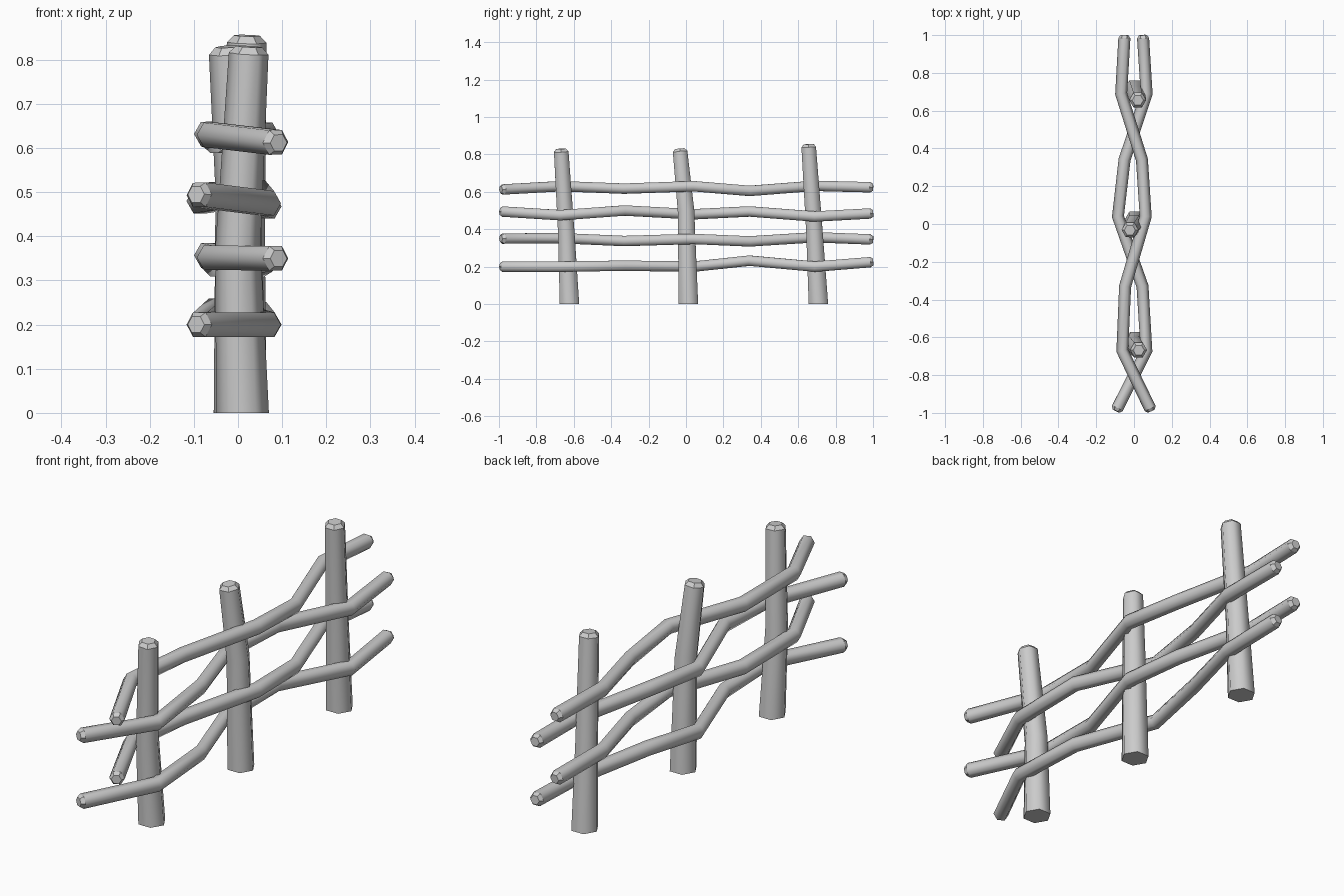
import bpy, bmesh, math
from mathutils import Vector

cube = bpy.data.objects.get("Cube")
if cube:
    bpy.data.objects.remove(cube, do_unlink=True)

wood = bpy.data.materials.new("grey_wood")
wood.use_nodes = True
GREY = (0.6, 0.6, 0.6, 1)
wood.diffuse_color = GREY
wood.node_tree.nodes["Principled BSDF"].inputs["Base Color"].default_value = GREY


def pole(name, path, radii, side, chamfer_start):
    """Six-sided pole along a path; chamfered tips, flat caps, smooth sides."""
    pts = [Vector(p) for p in path]
    radii = list(radii)
    # Split each chamfered tip into a full ring and a smaller end ring
    for end in ((0, -1) if chamfer_start else (-1,)):
        inner = pts[1] if end == 0 else pts[-2]
        tip, r = pts[end].copy(), radii[end]
        shoulder = tip + (inner - tip).normalized() * 0.016
        at = 1 if end == 0 else len(pts) - 1
        pts.insert(at, shoulder)
        radii.insert(at, r)
        radii[end] = r * 0.66
    bm = bmesh.new()
    rings = []
    for i, p in enumerate(pts):
        before = (p - pts[i - 1]).normalized() if i else Vector()
        after = (pts[i + 1] - p).normalized() if i < len(pts) - 1 else Vector()
        tangent = (before + after).normalized()
        if side == "post" and i == 0:
            tangent = Vector((0, 0, 1))
        u = Vector((1, 0, 0))
        u = (u - tangent * u.dot(tangent)).normalized()
        v = tangent.cross(u)
        rings.append([bm.verts.new(p + radii[i] * (u * math.cos(a) + v * math.sin(a)))
                      for a in (k * math.pi / 3 for k in range(6))])
    for i, (a, b) in enumerate(zip(rings, rings[1:])):
        tip = i == len(rings) - 2 or (chamfer_start and i == 0)
        for k in range(6):
            n = (k + 1) % 6
            bm.faces.new((a[k], a[n], b[n], b[k])).smooth = not tip
    bm.faces.new(rings[0][::-1])
    bm.faces.new(rings[-1])
    mesh = bpy.data.meshes.new(name)
    bm.to_mesh(mesh)
    bm.free()
    mesh.materials.append(wood)
    obj = bpy.data.objects.new(name, mesh)
    bpy.context.collection.objects.link(obj)


# Upright posts: slightly bent and tapering upward
posts = {
    "front_post": [(0.01, -0.623, 0), (0.0, -0.64, 0.38), (0.025, -0.668, 0.83)],
    "middle_post": [(0.005, 0.013, 0), (0.0, 0, 0.5), (-0.022, -0.033, 0.83)],
    "back_post": [(0.005, 0.708, 0), (0.01, 0.687, 0.38), (0.02, 0.655, 0.855)],
}
for name, path in posts.items():
    pole(name, path, (0.06, 0.051, 0.045), "post", False)

# Woven rails: alternate rails pass the posts on opposite sides
STATIONS = (-0.99, -0.67, -0.33, 0.04, 0.34, 0.69, 1.0)
WEAVE_A = (0.092, -0.062, -0.047, 0.062, 0.042, -0.068, -0.05)
WEAVE_B = (-0.095, 0.066, 0.045, -0.085, -0.05, 0.067, 0.047)
rails = {
    "top_rail": (WEAVE_A, (0.612, 0.63, 0.617, 0.63, 0.605, 0.632, 0.624)),
    "upper_rail": (WEAVE_B, (0.495, 0.475, 0.5, 0.48, 0.495, 0.468, 0.485)),
    "lower_rail": (WEAVE_A, (0.35, 0.352, 0.337, 0.348, 0.335, 0.357, 0.345)),
    "bottom_rail": (WEAVE_B, (0.2, 0.2, 0.205, 0.2, 0.232, 0.2, 0.225)),
}
for name, (weave, heights) in rails.items():
    pole(name, zip(weave, STATIONS, heights), [0.032] * len(STATIONS), "rail", True)
